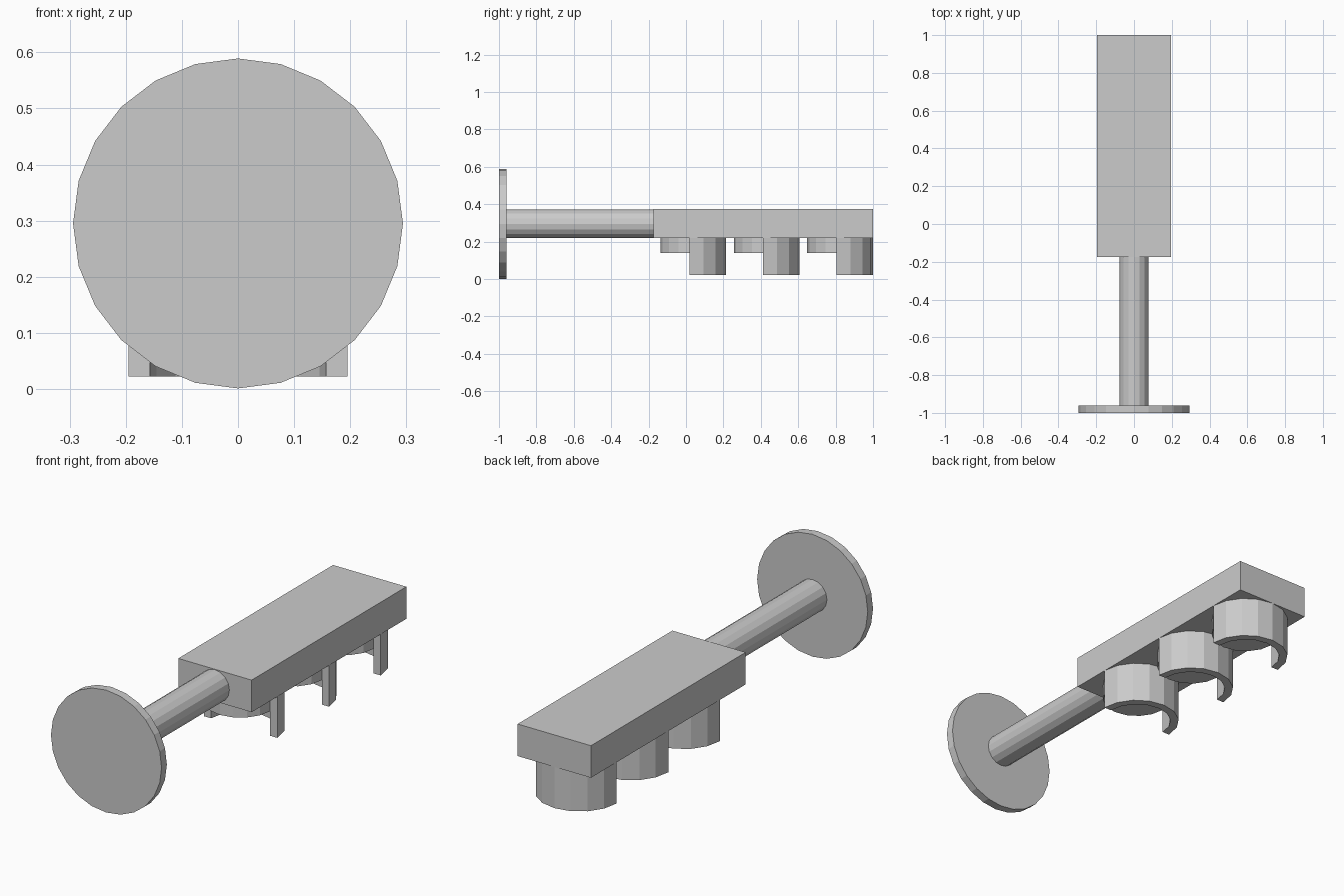
import bpy, bmesh, math
from mathutils import Matrix

if "Cube" in bpy.data.objects:
    bpy.data.objects.remove(bpy.data.objects["Cube"])

AXIS_Z = 0.295              # height of the rod and disc axis
R_OUT, R_IN = 0.195, 0.157  # cup guard radii
SIDES = 16


def finish(bm, name):
    bmesh.ops.recalc_face_normals(bm, faces=bm.faces)
    mesh = bpy.data.meshes.new(name)
    bm.to_mesh(mesh)
    bm.free()
    obj = bpy.data.objects.new(name, mesh)
    bpy.context.collection.objects.link(obj)
    return obj


def prism(name, profile, z0, z1):
    """Extrude a flat outline upward from z0 to z1."""
    bm = bmesh.new()
    face = bm.faces.new([bm.verts.new((x, y, z0)) for x, y in profile])
    new = bmesh.ops.extrude_face_region(bm, geom=[face])["geom"]
    bmesh.ops.translate(bm, vec=(0, 0, z1 - z0),
                        verts=[v for v in new if isinstance(v, bmesh.types.BMVert)])
    return finish(bm, name)


def arc(radius, cy, start, end, steps):
    angles = [start + (end - start) * i / steps for i in range(steps + 1)]
    return [(radius * math.cos(a), cy + radius * math.sin(a)) for a in angles]


def cylinder_y(name, radius, y0, y1, sides):
    """Cylinder along y on the shared axis, with a vertex at the top."""
    bm = bmesh.new()
    matrix = Matrix.Translation((0, (y0 + y1) / 2, AXIS_Z)) @ Matrix.Rotation(math.pi / 2, 4, 'X')
    bmesh.ops.create_cone(bm, cap_ends=True, segments=sides, radius1=radius,
                          radius2=radius, depth=y1 - y0, matrix=matrix)
    return finish(bm, name)


# Round end plate and the rod behind it
cylinder_y("end_plate", 0.294, -1.0, -0.96, 24)
cylinder_y("rod", 0.077, -0.96, -0.175, SIDES)

# Rectangular block
prism("block", [(-0.195, -0.175), (0.195, -0.175), (0.195, 1.0), (-0.195, 1.0)], 0.22, 0.374)

# Three buttons, each wrapped by a half-ring guard open toward the front
for i in range(3):
    cy = 0.02 + 0.3925 * i
    prism(f"button_{i + 1}", arc(R_IN, cy, 0, 2 * math.pi, SIDES)[:-1], 0.14, 0.22)
    half_ring = (arc(R_OUT, cy, 0, math.pi, SIDES // 2)
                 + arc(R_IN, cy, math.pi, 0, SIDES // 2))
    prism(f"guard_{i + 1}", half_ring, 0.022, 0.22)
